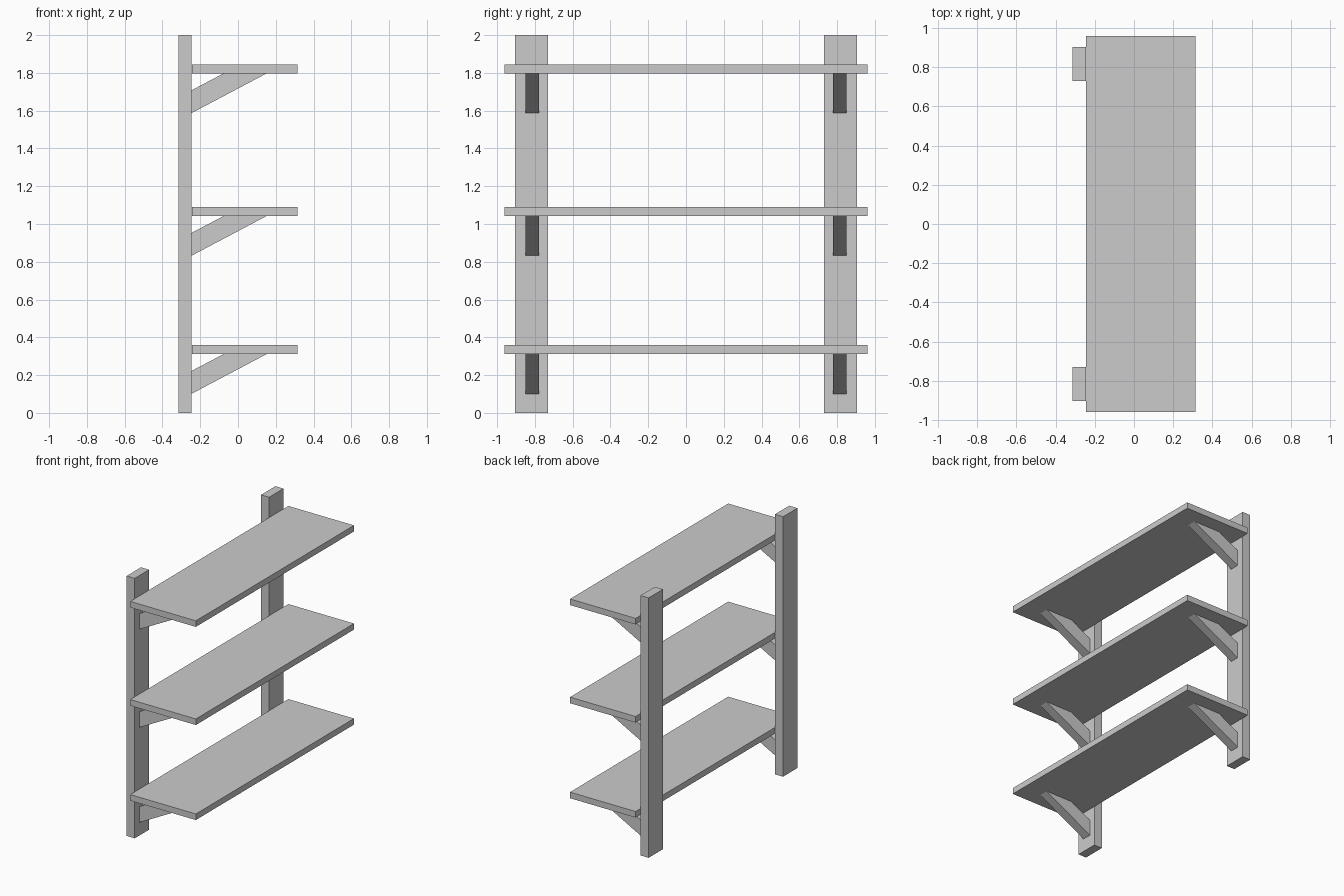
import bpy, bmesh

if "Cube" in bpy.data.objects:
    bpy.data.objects.remove(bpy.data.objects["Cube"])


def prism(name, profile, y0, y1):
    """Extrude an XZ profile from y0 to y1."""
    bm = bmesh.new()
    face = bm.faces.new([bm.verts.new((x, y0, z)) for x, z in profile])
    new = bmesh.ops.extrude_face_region(bm, geom=[face])["geom"]
    verts = [v for v in new if isinstance(v, bmesh.types.BMVert)]
    bmesh.ops.translate(bm, verts=verts, vec=(0, y1 - y0, 0))
    bmesh.ops.recalc_face_normals(bm, faces=bm.faces)
    mesh = bpy.data.meshes.new(name)
    bm.to_mesh(mesh)
    bm.free()
    obj = bpy.data.objects.new(name, mesh)
    bpy.context.collection.objects.link(obj)
    return obj


def rect(x0, x1, z0, z1):
    return [(x0, z0), (x1, z0), (x1, z1), (x0, z1)]


BACK, FRONT = -0.315, 0.314
POST_FACE = -0.246
SHELF_BOTTOMS = (0.312, 1.043, 1.798)
SHELF_THICKNESS = 0.047

# Upright posts
for side, label in ((-1, "left"), (1, "right")):
    prism(f"post_{label}", rect(BACK, POST_FACE, 0, 2), side * 0.73, side * 0.904)

for i, z in enumerate(SHELF_BOTTOMS, 1):
    # Shelf board
    prism(f"shelf_{i}", rect(POST_FACE + 0.002, FRONT, z, z + SHELF_THICKNESS), -0.961, 0.961)
    # Slanted braces under the shelf
    brace = [(POST_FACE, z - 0.211), (0.153, z), (-0.075, z), (POST_FACE, z - 0.09)]
    for side, label in ((-1, "left"), (1, "right")):
        prism(f"brace_{i}_{label}", brace, side * 0.778, side * 0.849)
